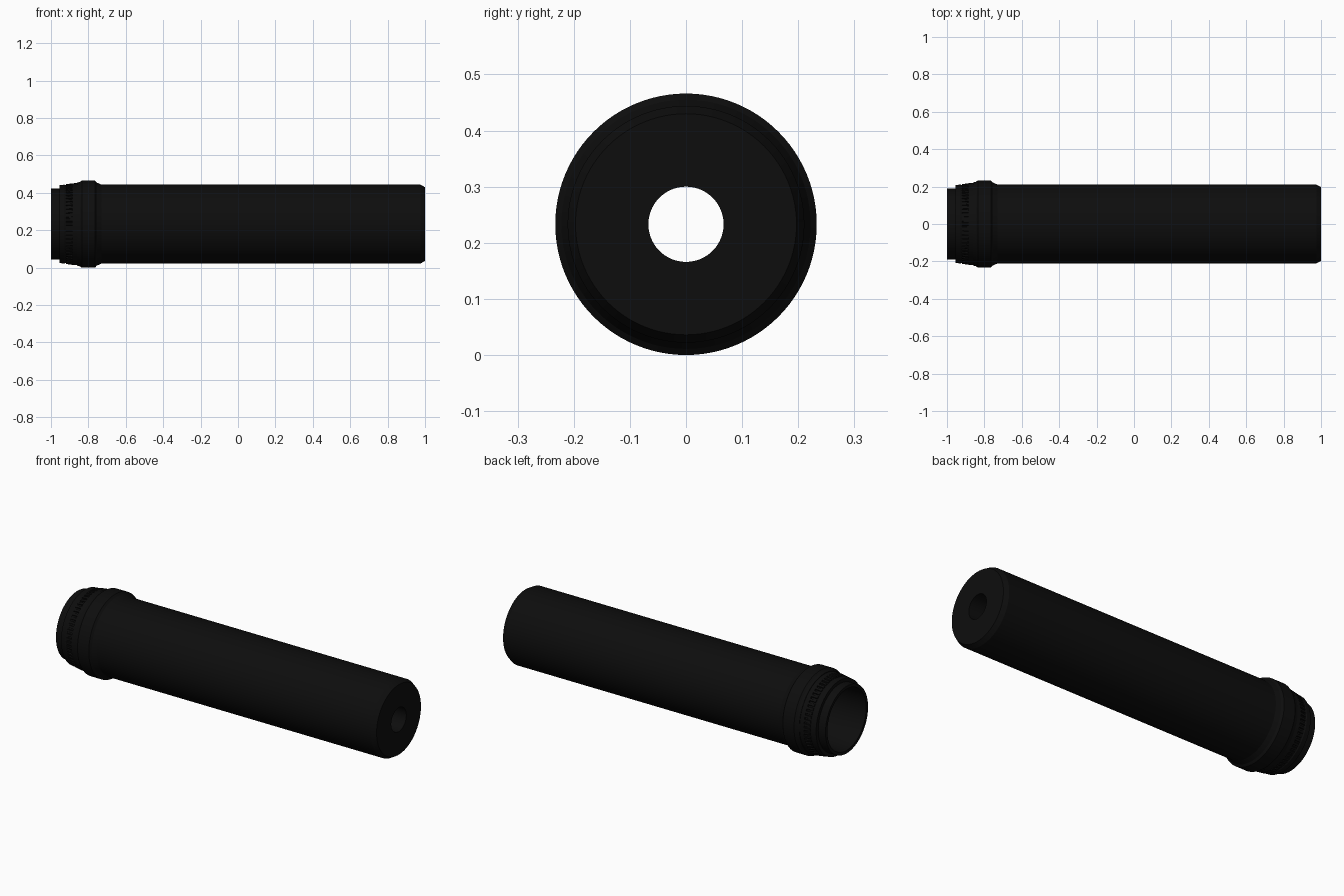
import bpy, bmesh, math
from mathutils import Vector

cube = bpy.data.objects.get("Cube")
if cube:
    bpy.data.objects.remove(cube, do_unlink=True)

AXIS_Z = 0.233
SEGMENTS = 96

black = bpy.data.materials.new("matte black")
black.use_nodes = True
colour = (0.004, 0.004, 0.004, 1)
black.diffuse_color = colour
black.node_tree.nodes["Principled BSDF"].inputs["Base Color"].default_value = colour


def finish(name, bm, smooth=True):
    bmesh.ops.recalc_face_normals(bm, faces=bm.faces)
    mesh = bpy.data.meshes.new(name)
    bm.to_mesh(mesh)
    bm.free()
    mesh.materials.append(black)
    obj = bpy.data.objects.new(name, mesh)
    obj.location.z = AXIS_Z
    bpy.context.collection.objects.link(obj)
    if smooth:
        bpy.ops.object.select_all(action='DESELECT')
        obj.select_set(True)
        bpy.context.view_layer.objects.active = obj
        bpy.ops.object.shade_smooth_by_angle(angle=math.radians(20))
    return obj


def lathe(name, profile):
    """Revolve a closed (x, radius) outline around the long axis."""
    bm = bmesh.new()
    rings = []
    for i in range(SEGMENTS):
        a = math.tau * i / SEGMENTS
        rings.append([bm.verts.new((x, r * math.cos(a), r * math.sin(a))) for x, r in profile])
    n = len(profile)
    for i in range(SEGMENTS):
        a, b = rings[i], rings[(i + 1) % SEGMENTS]
        for j in range(n):
            k = (j + 1) % n
            bm.faces.new((a[j], a[k], b[k], b[j]))
    return finish(name, bm)


# Long tube with chamfered front, narrow bore and wide rear socket
lathe("main_tube", [
    (-0.75, 0.211), (0.975, 0.211), (1.0, 0.197), (1.0, 0.067),
    (-0.5, 0.067), (-0.5, 0.17), (-0.75, 0.17)])

# Thick collar tapering onto the tube
lathe("collar", [
    (-0.86, 0.17), (-0.86, 0.222), (-0.845, 0.226), (-0.835, 0.233),
    (-0.765, 0.233), (-0.755, 0.222), (-0.73, 0.211), (-0.73, 0.17)])

# Stepped rear mount with an open mouth
lathe("rear_mount", [
    (-1.0, 0.172), (-1.0, 0.189), (-0.955, 0.189), (-0.955, 0.208),
    (-0.928, 0.211), (-0.922, 0.208), (-0.86, 0.212), (-0.86, 0.17), (-0.99, 0.17)])

# Band of small grip teeth around the mount
TEETH = 60
bm = bmesh.new()
for i in range(TEETH):
    a = math.tau * i / TEETH
    out = Vector((0, math.cos(a), math.sin(a)))
    side = Vector((0, -math.sin(a), math.cos(a)))
    corners = []
    for x, lift in ((-0.92, 0.213), (-0.885, 0.218)):
        corners.append([bm.verts.new(Vector((x, 0, 0)) + out * r + side * s)
                        for r, s in ((0.205, -0.008), (lift, -0.006), (lift, 0.006), (0.205, 0.008))])
    p, q = corners
    bm.faces.new(p)
    bm.faces.new(reversed(q))
    for j in range(4):
        k = (j + 1) % 4
        bm.faces.new((p[j], q[j], q[k], p[k]))
finish("grip_teeth", bm, smooth=False)

# Smooth ring between the teeth and the collar
lathe("spacer_ring", [(-0.885, 0.2), (-0.885, 0.218), (-0.86, 0.219), (-0.86, 0.2)])
